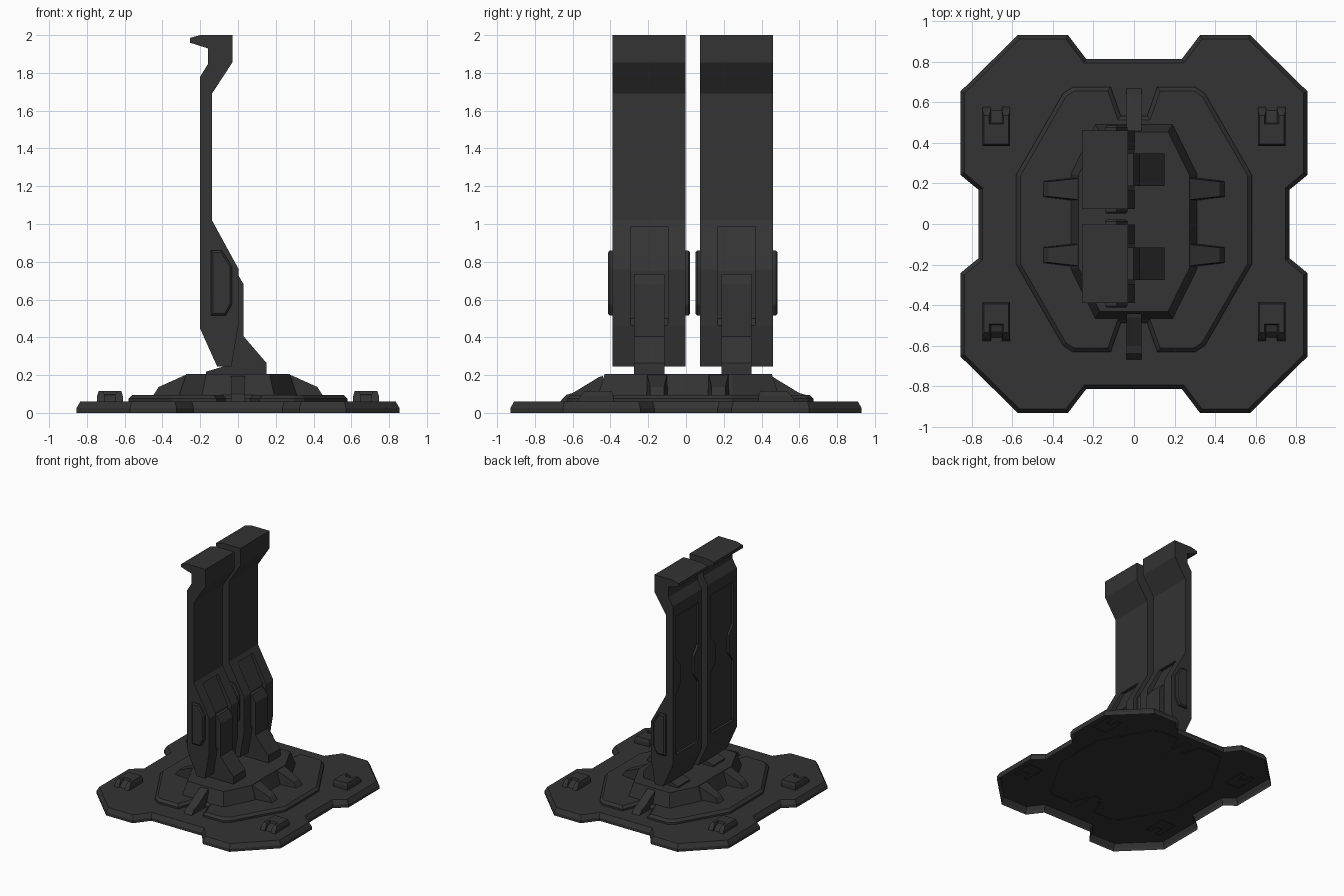
import bpy, bmesh

if "Cube" in bpy.data.objects:
    bpy.data.objects.remove(bpy.data.objects["Cube"])

mat = bpy.data.materials.new("dark_grey")
mat.diffuse_color = (0.033, 0.033, 0.033, 1)
mat.use_nodes = True
mat.node_tree.nodes["Principled BSDF"].inputs["Base Color"].default_value = mat.diffuse_color

# local (u, v, w) to world, w is the extrusion axis
AXES = {'x': lambda u, v, w: (w, u, v),
        'y': lambda u, v, w: (u, w, v),
        'z': lambda u, v, w: (u, v, w)}


def slab(name, pts, axis, w0, w1, w2=None, inset=0.0, edit=None, hollow=False):
    """Extrude an outline from w0 to w1, with an optional chamfer up to w2."""
    bm = bmesh.new()
    base = bm.faces.new([bm.verts.new((u, v, w0)) for u, v in pts])
    ext = bmesh.ops.extrude_face_region(bm, geom=[base], use_keep_orig=True)['geom']
    top = [g for g in ext if isinstance(g, bmesh.types.BMFace)][0]
    for v in top.verts:
        v.co.z = w1
    bmesh.ops.recalc_face_normals(bm, faces=bm.faces)
    if w2 is not None:
        bmesh.ops.inset_region(bm, faces=[top], thickness=inset, use_even_offset=True)
        for v in top.verts:
            v.co.z = w2
    for v in bm.verts:
        v.co = AXES[axis](*v.co)
        if edit:
            edit(v)
    bmesh.ops.recalc_face_normals(bm, faces=bm.faces)
    if hollow:
        bmesh.ops.delete(bm, geom=[base], context='FACES_ONLY')
    me = bpy.data.meshes.new(name)
    bm.to_mesh(me)
    bm.free()
    me.materials.append(mat)
    ob = bpy.data.objects.new(name, me)
    bpy.context.collection.objects.link(ob)
    return ob


def cut(ob, cutter):
    m = ob.modifiers.new("cut", 'BOOLEAN')
    m.operation, m.solver, m.object = 'DIFFERENCE', 'EXACT', cutter
    bpy.context.view_layer.objects.active = ob
    bpy.ops.object.modifier_apply(modifier=m.name)
    bpy.data.objects.remove(cutter, do_unlink=True)


def four_way(q, cy=0.0):
    """Mirror a quarter outline (running from the +x side to the +y side)."""
    half = q + [(-x, y) for x, y in reversed(q)]
    return [(x, cy + y) for x, y in half] + [(x, cy - y) for x, y in reversed(half)]


# stepped base, open underneath
slab("base_plate", four_way([(.765, .168), (.855, .242), (.855, .652), (.572, .93),
                             (.325, .93), (.235, .812)]), 'z', 0, .025, .06, .02, hollow=True)
slab("middle_tier", four_way([(.58, .22), (.35, .62), (.30, .653), (.115, .653), (.065, .51)], .022),
     'z', .056, .075, .095, .02, hollow=True)
slab("upper_tier", four_way([(.31, .235), (.19, .478)], .012), 'z', .09, .097, .205, .036, hollow=True)

# base ribs, narrowing towards their outer ends
for s in (-1, 1):
    for cy in (.172, -.153):
        def taper(v, cy=cy):
            k = (abs(v.co.x) - .25) / .2
            v.co.y = cy + (v.co.y - cy) * (1 - .4 * k)
            if v.co.z < .1:
                v.co.y = cy + (v.co.y - cy) * 1.15
        slab("side_rib", [(s * x, z) for x, z in [(.26, .09), (.26, .203), (.28, .2),
                          (.42, .137), (.45, .09)]], 'y', cy - .055, cy + .055, edit=taper)
    slab("end_rib", [(s * y, z) for y, z in [(.44, .056), (.44, .195), (.46, .19),
                     (.6, .105), (.635, .095), (.67, .056)]], 'x', -.036, .036)


# notched corner clamps with a sloping outer end
def slope_end(v):
    s = 1 if v.co.y > 0 else -1
    if abs(v.co.y) > .54:
        v.co.y = s * (.535 if v.co.z > .1 else .56 if v.co.z > .08 else .578)


for sx in (-1, 1):
    for sy in (-1, 1):
        u = [(-.068, .385), (.068, .385), (.068, .578), (.027, .578), (.027, .5),
             (-.027, .5), (-.027, .578), (-.068, .578)]
        slab("corner_clamp", [(sx * .678 + x, sy * y) for x, y in u], 'z', .056, .09, .115, .008,
             edit=slope_end, hollow=True)
        slab("clamp_tongue", [(sy * y, z) for y, z in [(.49, .06), (.49, .1), (.53, .09), (.56, .06)]],
             'x', sx * .678 - .027, sx * .678 + .027)

# twin uprights
blade = [(-.2, 2), (-.03, 2), (-.03, 1.855), (-.138, 1.69), (-.138, 1.02), (.004, .76),
         (.002, .46), (-.035, .245), (-.11, .245), (-.2, .445), (-.2, 1.78), (-.16, 1.845),
         (-.16, 1.93), (-.255, 1.96), (-.255, 1.985)]
strut = [(-.06, .735), (-.002, .735), (.03, .68), (.03, .405), (.15, .265), (.15, .195),
         (-.17, .195), (-.17, .218), (-.08, .245), (-.06, .3)]
channel = [(-.145, .985), (-.03, .75), (-.03, .5), (.004, .46), (.1, .46), (.1, .985)]
pad = [(-.143, .515), (-.065, .515), (-.032, .575), (-.032, .775), (-.085, .86), (-.143, .86)]
panel = [(-.15, .52), (.15, .52), (.15, 1.02), (.09, 1.1), (.09, 1.25), (.15, 1.33), (.15, 1.68),
         (-.15, 1.68), (-.15, 1.33), (-.09, 1.25), (-.09, 1.1), (-.15, 1.02)]
for cy in (-.195, .268):
    b = slab("upright", blade, 'y', cy - .193, cy + .193)
    cut(b, slab("channel_cutter", channel, 'y', cy - .1, cy + .1))
    cut(b, slab("panel_cutter", [(cy + y, z) for y, z in panel], 'x', -.3, -.182))
    slab("strut", strut, 'y', cy - .08, cy + .08)
    for s in (-1, 1):
        slab("side_pad", pad, 'y', cy + s * .19, cy + s * .208, cy + s * .217, .01, hollow=True)
